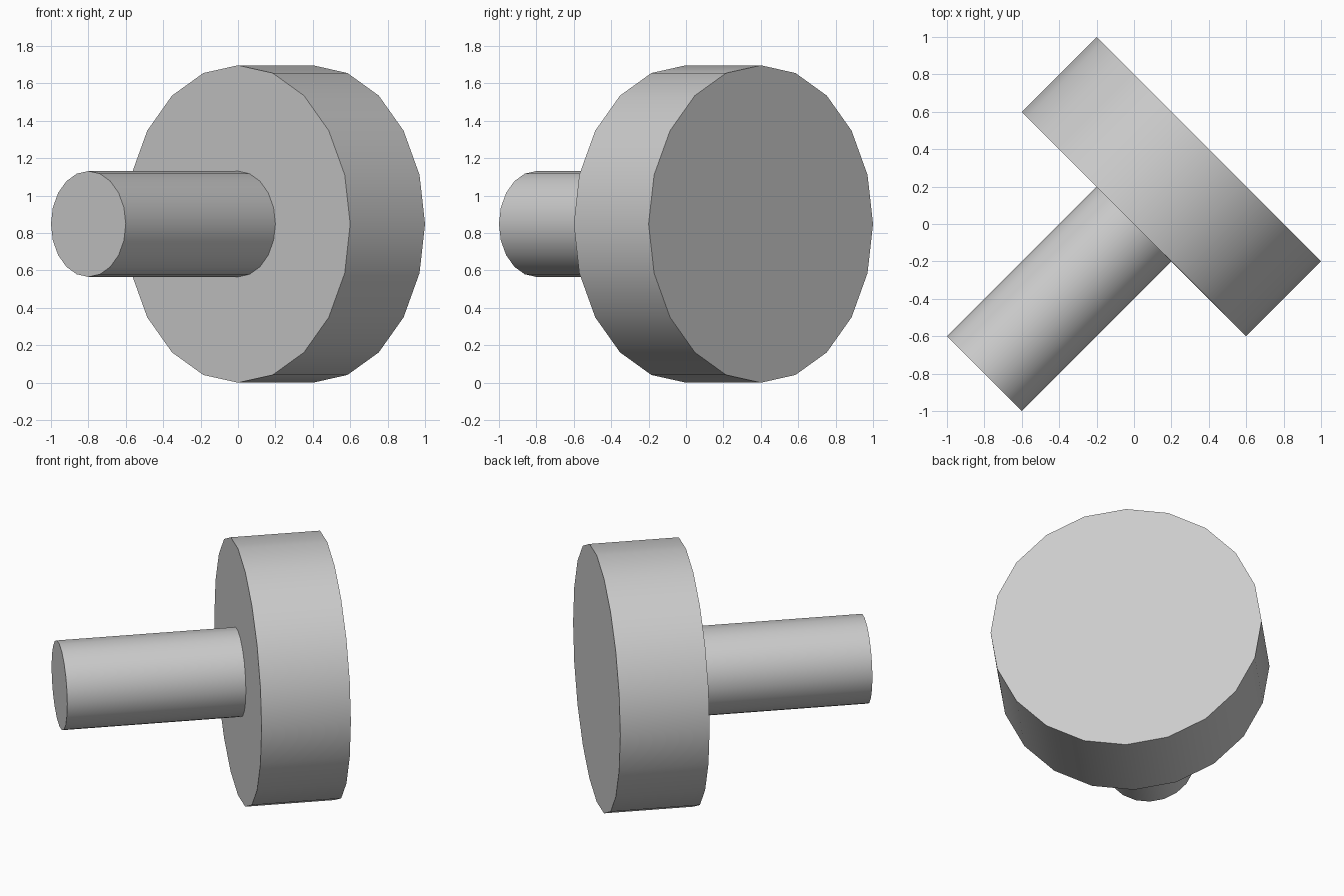
import bpy
from math import radians, sqrt

if "Cube" in bpy.data.objects:
    bpy.data.objects.remove(bpy.data.objects["Cube"])

R2 = sqrt(2)
RADIUS = 0.6 * R2  # disc radius, also the axis height


def rod(name, radius, start, end):
    """20-sided cylinder along the horizontal diagonal, from (start, start) to (end, end)."""
    mid = (start + end) / 2
    bpy.ops.mesh.primitive_cylinder_add(
        vertices=20, radius=radius, depth=(end - start) * R2,
        location=(mid, mid, RADIUS),
        rotation=(radians(90), 0, radians(135)))
    obj = bpy.context.object
    obj.name = name
    bpy.ops.object.shade_smooth_by_angle(angle=radians(30))
    return obj


# Wide disc head
rod("disc_head", RADIUS, 0.0, 0.4)
# Narrow shaft meeting the disc face
rod("shaft", 0.2 * R2, -0.8, 0.0)
